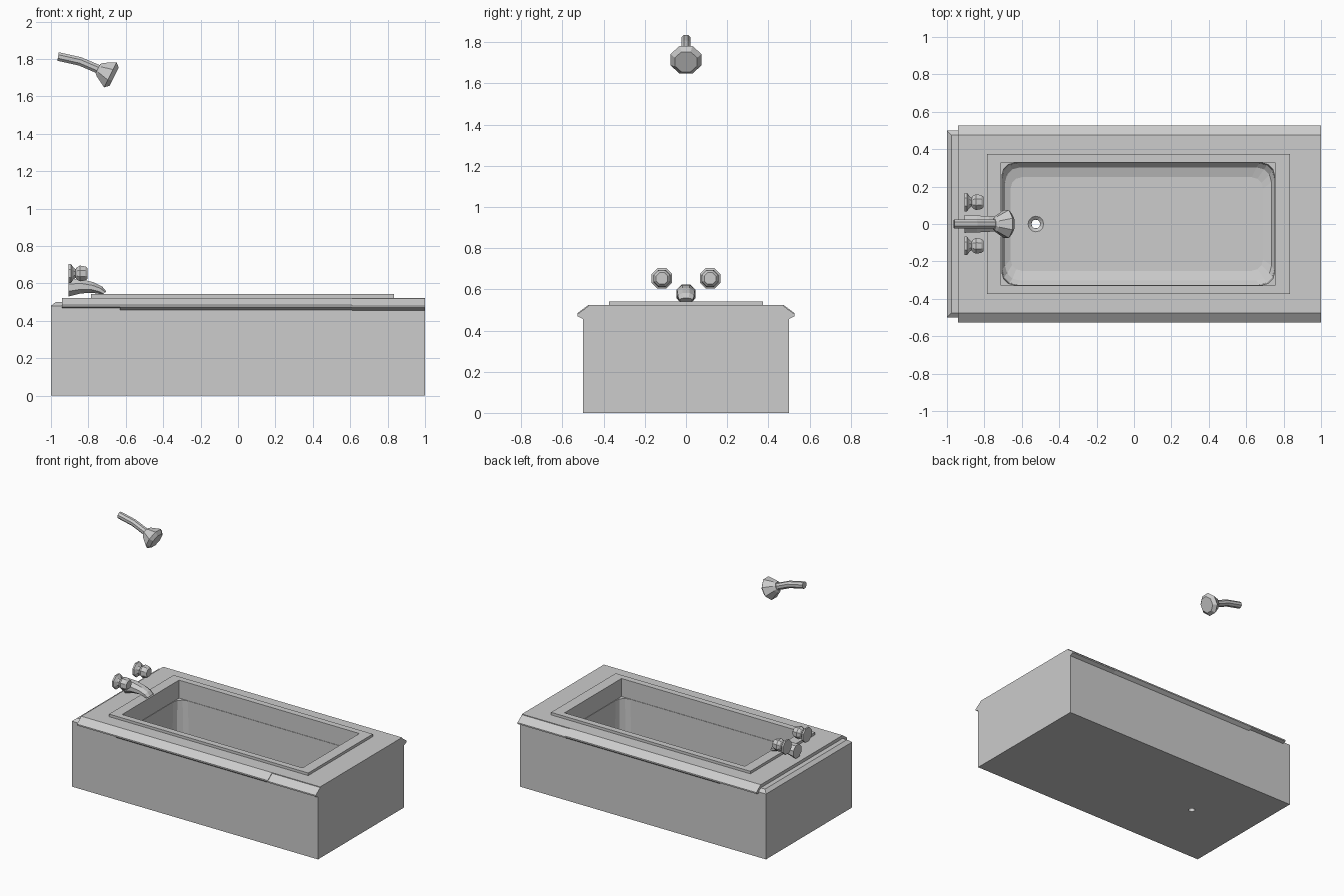
import bpy, bmesh
from math import sin, cos, pi
from mathutils import Vector

cube = bpy.data.objects.get("Cube")
if cube:
    bpy.data.objects.remove(cube)

grey = bpy.data.materials.new("light_grey")
grey.use_nodes = True
grey.diffuse_color = (0.604, 0.604, 0.604, 1)
grey.node_tree.nodes["Principled BSDF"].inputs["Base Color"].default_value = grey.diffuse_color


def loft(name, rings, closed=False):
    """Skin equal-sized rings; a closed loft joins the last ring to the first."""
    bm = bmesh.new()
    loops = [[bm.verts.new(p) for p in r] for r in rings]
    pairs = list(zip(loops, loops[1:]))
    if closed:
        pairs.append((loops[-1], loops[0]))
    else:
        bm.faces.new(loops[0])
        bm.faces.new(loops[-1])
    n = len(loops[0])
    for a, b in pairs:
        for i in range(n):
            j = (i + 1) % n
            bm.faces.new((a[i], a[j], b[j], b[i]))
    bmesh.ops.remove_doubles(bm, verts=bm.verts, dist=0.0002)
    bmesh.ops.recalc_face_normals(bm, faces=bm.faces)
    mesh = bpy.data.meshes.new(name)
    bm.to_mesh(mesh)
    bm.free()
    mesh.materials.append(grey)
    obj = bpy.data.objects.new(name, mesh)
    bpy.context.collection.objects.link(obj)
    return obj


def rect(x0, x1, hy, z, r=0.0, steps=4):
    """Horizontal rectangle with corners of radius r."""
    pts = []
    corners = [(x1 - r, hy - r), (x0 + r, hy - r), (x0 + r, r - hy), (x1 - r, r - hy)]
    for q, (cx, cy) in enumerate(corners):
        for s in range(steps):
            a = (q + s / (steps - 1)) * pi / 2
            pts.append((cx + r * cos(a), cy + r * sin(a), z))
    return pts


def circle(x, r, z):
    return rect(x - r, x + r, r, z, r)


def octagon(x, y, z, axis, ry, rz=None):
    """Upright octagon facing along an (x, z) axis, measured across its flats."""
    a = Vector((axis[0], 0, axis[1])).normalized()
    up = Vector((-a.z, 0, a.x))
    rz = rz or ry
    pts = []
    for i in range(8):
        t = (i + 0.5) * pi / 4
        k = 1 / cos(pi / 8)
        pts.append(Vector((x, y, z)) + Vector((0, k * ry * cos(t), 0)) + up * (k * rz * sin(t)))
    return pts


# Tub: casing, deck, raised lip, basin and drain in one closed skin
loft("tub", [
    rect(-1, 1, 0.5, 0),
    rect(-1, 1, 0.5, 0.48),
    rect(-0.975, 1, 0.475, 0.5),
    rect(-0.94, 1, 0.475, 0.5),
    rect(-0.94, 1, 0.475, 0.523),
    rect(-0.785, 0.833, 0.375, 0.523),
    rect(-0.785, 0.833, 0.375, 0.542),
    rect(-0.71, 0.755, 0.33, 0.542),
    rect(-0.71, 0.755, 0.33, 0.41),
    rect(-0.707, 0.752, 0.327, 0.41, 0.07),
    rect(-0.705, 0.75, 0.325, 0.085, 0.08),
    rect(-0.69, 0.735, 0.303, 0.06, 0.08),
    rect(-0.66, 0.69, 0.25, 0.045, 0.06),
    circle(-0.525, 0.042, 0.045),
    circle(-0.525, 0.024, 0.03),
    circle(-0.525, 0.023, 0),
], closed=True)

# Bevelled edge mouldings along both long sides, in three lengths
lengths = [("tap_end", -0.94, -0.63, 0.0, 0.467),
           ("middle", -0.63, 0.61, 0.0, 0.455),
           ("foot_end", 0.61, 1.0, -0.005, 0.455)]
for face, s in (("back", 1), ("front", -1)):
    for part, x0, x1, lift, low in lengths:
        profile = [(0.475, 0.523 + lift), (0.527, 0.485 + lift),
                   (0.527, 0.475 + lift), (0.498, low), (0.475, low)]
        loft(f"{face}_moulding_{part}",
             [[(x, s * y, z) for y, z in profile] for x in (x0, x1)])

# Spout: flattened octagonal sections curving down to the lip
loft("spout", [octagon(x, 0, z, (1, tilt), hy, hz) for x, z, tilt, hy, hz in [
    (-0.905, 0.577, 0, 0.047, 0.047),
    (-0.84, 0.584, -0.05, 0.045, 0.038),
    (-0.78, 0.578, -0.25, 0.042, 0.029),
    (-0.737, 0.564, -0.6, 0.039, 0.022),
    (-0.715, 0.548, -1.2, 0.036, 0.014)]])

# Tap handles: wall plate, waist and knob turned about x
for name, y in (("back_tap", 0.117), ("front_tap", -0.117)):
    loft(name, [octagon(x, y, 0.653, (1, 0), r) for x, r in [
        (-0.905, 0.05), (-0.893, 0.05), (-0.88, 0.032), (-0.868, 0.023),
        (-0.862, 0.033), (-0.845, 0.042), (-0.815, 0.037), (-0.804, 0.028)]])

# Shower arm and head
loft("shower_arm", [octagon(x, 0, z, (1, tilt), 0.023) for x, z, tilt in [
    (-0.962, 1.813, -0.15), (-0.845, 1.787, -0.33), (-0.735, 1.74, -0.5)]])
axis = Vector((0.894, -0.447))
loft("shower_head", [
    octagon(-0.738 + axis.x * t, 0, 1.743 + axis.y * t, axis, r)
    for t, r in [(-0.012, 0.027), (0, 0.04), (0.062, 0.075), (0.085, 0.054)]])
